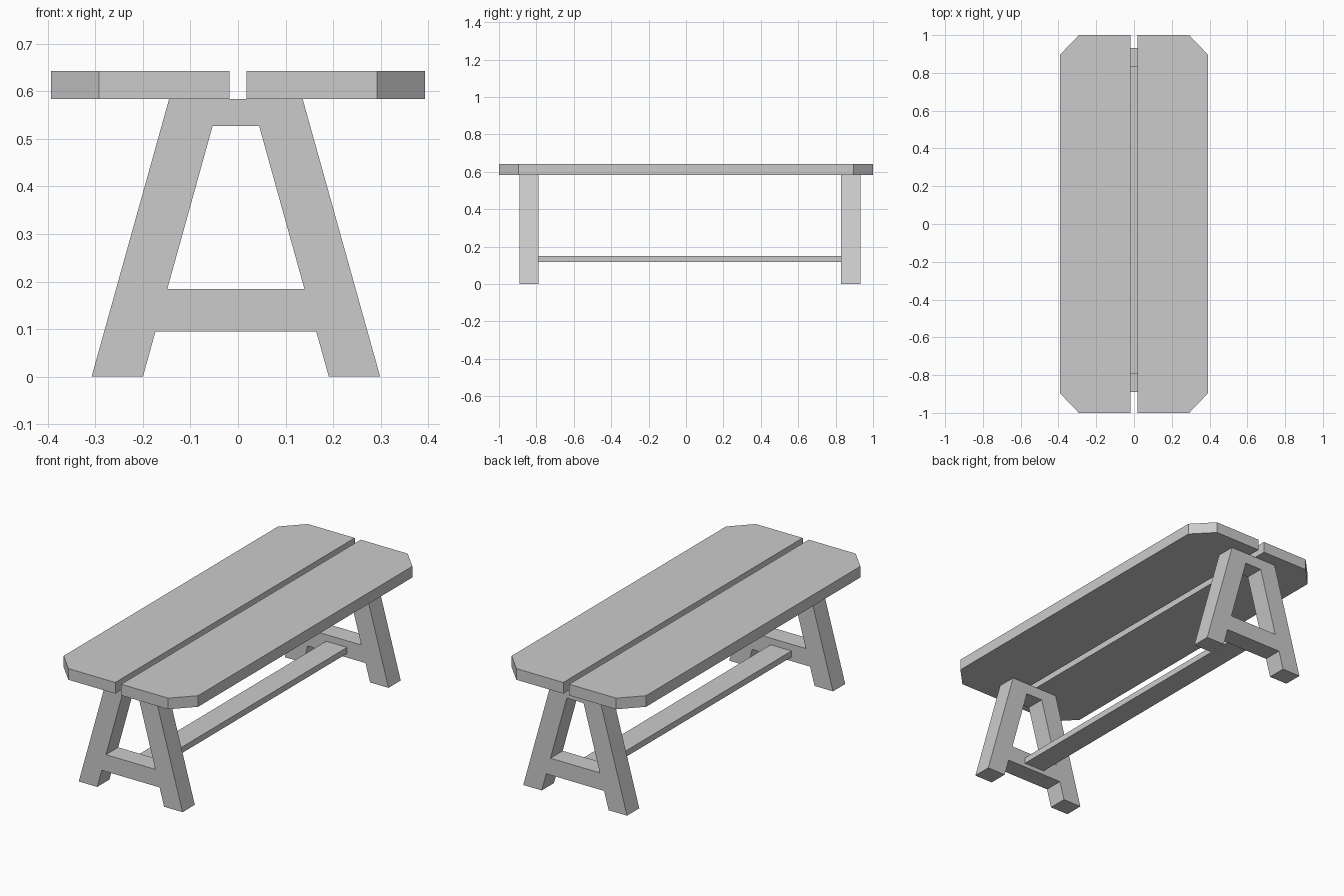
import bpy, bmesh
from mathutils import Vector

if "Cube" in bpy.data.objects:
    bpy.data.objects.remove(bpy.data.objects["Cube"])


def prism(name, polygons, offset):
    """Solid made by extruding adjoining flat polygons along offset."""
    bm = bmesh.new()
    for poly in polygons:
        bm.faces.new([bm.verts.new(p) for p in poly])
    bmesh.ops.remove_doubles(bm, verts=bm.verts[:], dist=1e-5)
    base = bm.faces[:]
    new = bmesh.ops.extrude_face_region(bm, geom=base, use_keep_orig=True)["geom"]
    bmesh.ops.translate(bm, vec=Vector(offset),
                        verts=[v for v in new if isinstance(v, bmesh.types.BMVert)])
    bmesh.ops.recalc_face_normals(bm, faces=bm.faces[:])
    mesh = bpy.data.meshes.new(name)
    bm.to_mesh(mesh)
    bm.free()
    obj = bpy.data.objects.new(name, mesh)
    bpy.context.collection.objects.link(obj)
    return obj


TOP_Z, THICK = 0.584, 0.059
MID_X = -0.0045  # centre line of the trestle parts

# Two tabletop planks with clipped outer corners
for side, name in ((-1, "left_plank"), (1, "right_plank")):
    outline = [(0.0175, -1), (0.292, -1), (0.393, -0.895),
               (0.393, 0.895), (0.292, 1), (0.0175, 1)]
    prism(name, [[(side * x, y, TOP_Z) for x, y in outline]], (0, 0, THICK))


# A-shaped trestles: splayed legs, top bar and cross bar in one piece
def outer(z):
    return 0.3035 - 0.163 * z / TOP_Z


def inner(z):
    return 0.1955 - 0.1465 * z / 0.527


levels = [0, 0.095, 0.184, 0.527, TOP_Z]


def trestle(name, y):
    polys = []
    for i, (a, b) in enumerate(zip(levels, levels[1:])):
        for s in (-1, 1):
            polys.append([(MID_X + s * outer(a), y, a), (MID_X + s * inner(a), y, a),
                          (MID_X + s * inner(b), y, b), (MID_X + s * outer(b), y, b)][::s])
        if i in (1, 3):
            polys.append([(MID_X + inner(a), y, a), (MID_X - inner(a), y, a),
                          (MID_X - inner(b), y, b), (MID_X + inner(b), y, b)])
    return prism(name, polys, (0, 0.102, 0))


trestle("front_trestle", -0.89)
trestle("back_trestle", 0.83)

# Long flat stretcher between the cross bars
x0, x1 = MID_X - 0.061, MID_X + 0.061
prism("stretcher", [[(x0, -0.788, 0.117), (x1, -0.788, 0.117),
                     (x1, 0.83, 0.117), (x0, 0.83, 0.117)]], (0, 0, 0.032))
